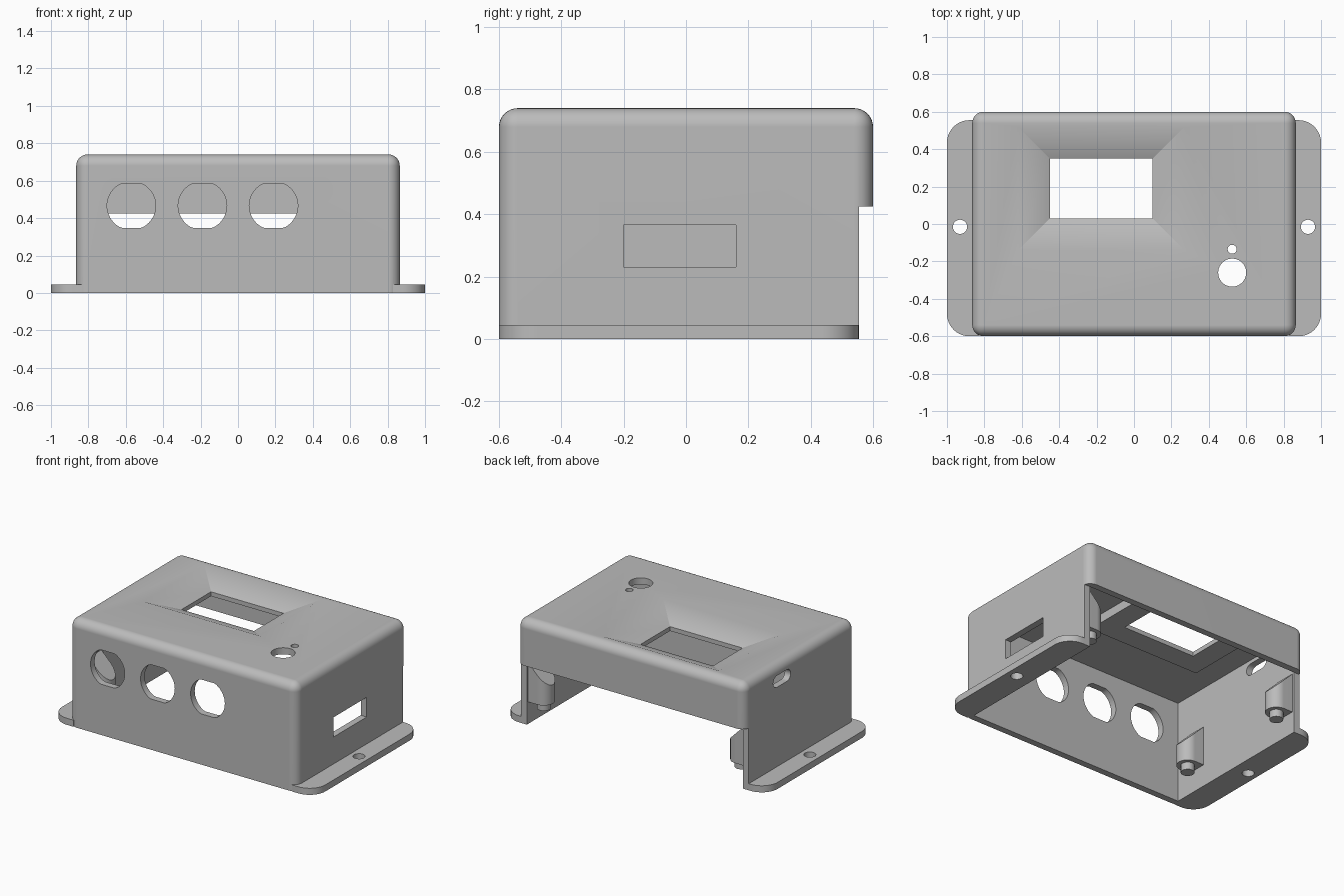
import bpy
import bmesh
import math

default = bpy.data.objects.get("Cube")
if default:
    bpy.data.objects.remove(default, do_unlink=True)

grey = bpy.data.materials.new("plain grey")
grey.use_nodes = True
colour = (0.5, 0.5, 0.5, 1)
grey.diffuse_color = colour
grey.node_tree.nodes["Principled BSDF"].inputs["Base Color"].default_value = colour

WALL = 0.045
HX, HY, TOP = 0.865, 0.6, 0.74
INX, INY, INZ = HX - WALL, HY - WALL, TOP - WALL


def make(name, bm):
    bmesh.ops.recalc_face_normals(bm, faces=bm.faces)
    mesh = bpy.data.meshes.new(name)
    bm.to_mesh(mesh)
    bm.free()
    obj = bpy.data.objects.new(name, mesh)
    bpy.context.collection.objects.link(obj)
    mesh.materials.append(grey)
    return obj


def loft(name, low, high):
    """Closed solid between two matching loops of points."""
    bm = bmesh.new()
    a = [bm.verts.new(p) for p in low]
    b = [bm.verts.new(p) for p in high]
    bm.faces.new(a)
    bm.faces.new(b)
    for i in range(len(a)):
        j = (i + 1) % len(a)
        bm.faces.new((a[i], a[j], b[j], b[i]))
    return make(name, bm)


def prism(name, outline, lo, hi, axis="z"):
    """Extrude a flat outline along an axis."""
    place = {"x": lambda u, v, w: (w, u, v),
             "y": lambda u, v, w: (u, w, v),
             "z": lambda u, v, w: (u, v, w)}[axis]
    return loft(name, [place(u, v, lo) for u, v in outline],
                [place(u, v, hi) for u, v in outline])


def rect(u0, u1, v0, v1):
    return [(u0, v0), (u1, v0), (u1, v1), (u0, v1)]


def arc(cu, cv, r, start, end, n):
    angles = [math.radians(start + (end - start) * i / n) for i in range(n + 1)]
    return [(cu + r * math.cos(a), cv + r * math.sin(a)) for a in angles]


def circle(cu, cv, r, n=40):
    return arc(cu, cv, r, 0, 360, n)[:-1]


def combine(target, other, operation):
    """Apply a boolean and remove the helper object."""
    mod = target.modifiers.new("cut", "BOOLEAN")
    mod.operation = operation
    mod.solver = "EXACT"
    mod.object = other
    bpy.context.view_layer.objects.active = target
    bpy.ops.object.modifier_apply(modifier=mod.name)
    bpy.data.objects.remove(other, do_unlink=True)


# Rounded outer body with a flat open bottom
bm = bmesh.new()
bmesh.ops.create_cube(bm, size=1)
for v in bm.verts:
    v.co = (v.co.x * 2 * HX, v.co.y * 2 * HY, (v.co.z + 0.5) * TOP)
rounded = [e for e in bm.edges if max(v.co.z for v in e.verts) > 0.1]
bmesh.ops.bevel(bm, geom=rounded, offset=0.06, segments=8, profile=0.5,
                affect="EDGES")
case = make("enclosure_shell", bm)

# Hollow inside
combine(case, prism("cavity", rect(-INX, INX, -INY, INY), -0.1, INZ),
        "DIFFERENCE")

# Thickened frame under the display recess
combine(case, prism("display_frame", rect(-0.6, 0.25, -0.12, 0.5), 0.635, 0.72),
        "UNION")

# Side mounting flanges with rounded outer corners
for side in (-1, 1):
    r = 0.12
    outline = [(0.83, -HY)] + arc(1 - r, -HY + r, r, -90, 0, 10)
    outline += arc(1 - r, INY - r, r, 0, 90, 10) + [(0.83, INY)]
    combine(case, prism("flange", [(side * u, v) for u, v in outline], 0, WALL),
            "UNION")

# Open lower part of the back
combine(case, prism("back_opening", rect(-1.2, 1.2, INY, 0.8), -0.1, 0.425),
        "DIFFERENCE")

# Sloped display recess and its window
SLOPE, DEPTH, EXTRA = 0.17, 0.075, 0.05
grow = SLOPE * (DEPTH + EXTRA) / DEPTH
inner = rect(-0.45, 0.1, 0.03, 0.35)
outer = rect(-0.45 - grow, 0.1 + grow, 0.03 - grow, 0.35 + grow)
combine(case, loft("recess", [(u, v, TOP - DEPTH) for u, v in inner],
                   [(u, v, TOP + EXTRA) for u, v in outer]), "DIFFERENCE")
combine(case, prism("window", inner, 0.5, 0.7), "DIFFERENCE")

# Button and indicator holes in the top
for y, r in ((-0.26, 0.075), (-0.135, 0.024)):
    combine(case, prism("top_hole", circle(0.525, y, r), 0.6, 0.9),
            "DIFFERENCE")

# Three front connector holes with flattened top and bottom
for x in (-0.57, -0.19, 0.19):
    ring = [(u, max(0.348, min(0.584, v))) for u, v in circle(x, 0.466, 0.13, 48)]
    combine(case, prism("front_hole", ring, -0.8, -0.4, "y"), "DIFFERENCE")

# Rectangular port on one side, rounded slot on the other
combine(case, prism("port", rect(-0.2, 0.16, 0.23, 0.365), 0.7, 0.95, "x"),
        "DIFFERENCE")
slot = arc(0.25, 0.63, 0.04, -90, 90, 10) + arc(0.14, 0.63, 0.04, 90, 270, 10)
combine(case, prism("slot", slot, -0.95, -0.7, "x"), "DIFFERENCE")

# Screw holes in the flanges
for side in (-1, 1):
    combine(case, prism("screw_hole", circle(side * 0.93, -0.015, 0.038),
                        -0.1, 0.1), "DIFFERENCE")


def smooth(obj):
    bpy.ops.object.select_all(action="DESELECT")
    obj.select_set(True)
    bpy.context.view_layer.objects.active = obj
    bpy.ops.object.shade_smooth_by_angle(angle=math.radians(25))
    mod = obj.modifiers.new("even shading", "WEIGHTED_NORMAL")
    mod.keep_sharp = True


smooth(case)

# Board supports on the inner side walls, each with a locating peg
for side, label in ((-1, "right"), (1, "left")):
    for y, end in ((-0.38, "front"), (0.47, "back")):
        half = 0.07
        shape = [(-0.02, -half)] + arc(half, 0, half, -90, 90, 12) + [(-0.02, half)]
        low = [(side * (INX - d), y + w, 0.15) for d, w in shape]
        high = [(side * (INX - d), y + w, 0.42 - d) for d, w in shape]
        smooth(loft(f"{end}_{label}_support", low, high))
        smooth(prism(f"{end}_{label}_peg",
                     circle(side * (INX - half), y, 0.043, 16), 0.1, 0.16))
